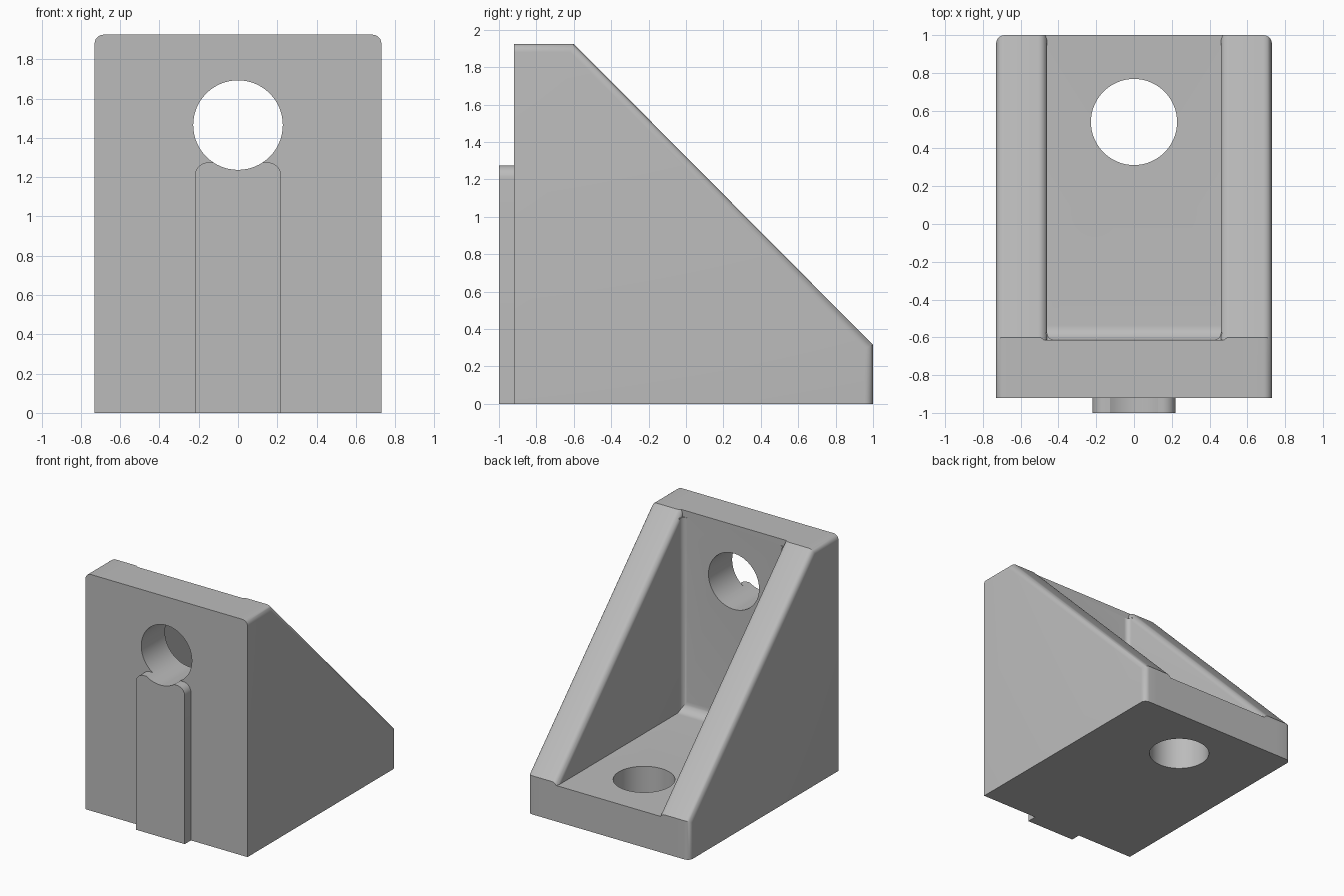
import bpy, bmesh
from math import sin, cos, pi
from mathutils import Vector

old = bpy.data.objects.get("Cube")
if old:
    bpy.data.objects.remove(old, do_unlink=True)

grey = bpy.data.materials.new("plain_grey")
grey.use_nodes = True
colour = (0.5, 0.5, 0.5, 1)
grey.diffuse_color = colour
grey.node_tree.nodes["Principled BSDF"].inputs["Base Color"].default_value = colour

# Overall sizes
HALF, FRONT, BACK, TOP = 0.73, -0.92, 1.0, 1.925
INNER, WALL, FLOOR = 0.46, -0.615, 0.293
SLOPE_TOP, SLOPE_END = -0.60, 0.315
ROUND = 0.045


def arc(cu, cv, r, start, end, n=10):
    """Points of an arc; angles in quarter turns."""
    angles = [(start + (end - start) * i / n) * pi / 2 for i in range(n + 1)]
    return [(cu + r * cos(a), cv + r * sin(a)) for a in angles]


def prism(name, profile, axis, low, high, rounded=None):
    """Extrude a 2D profile along an axis, rounding the edges a rule picks."""
    def place(p, d):
        u, v = p
        return {"x": (d, u, v), "y": (u, d, v), "z": (u, v, d)}[axis]
    bm = bmesh.new()
    face = bm.faces.new([bm.verts.new(place(p, low)) for p in profile])
    ext = bmesh.ops.extrude_face_region(bm, geom=[face])
    shift = Vector(place((0, 0), high - low))
    bmesh.ops.translate(bm, vec=shift,
                        verts=[g for g in ext["geom"] if isinstance(g, bmesh.types.BMVert)])
    bmesh.ops.recalc_face_normals(bm, faces=bm.faces)
    if rounded:
        edges = [e for e in bm.edges if rounded(e.verts[0].co, e.verts[1].co)]
        bmesh.ops.bevel(bm, geom=edges, offset=ROUND, offset_type='OFFSET',
                        segments=6, profile=0.5, affect='EDGES')
    bmesh.ops.recalc_face_normals(bm, faces=bm.faces)
    mesh = bpy.data.meshes.new(name)
    bm.to_mesh(mesh)
    bm.free()
    mesh.materials.append(grey)
    obj = bpy.data.objects.new(name, mesh)
    bpy.context.collection.objects.link(obj)
    return obj


def combine(target, other, operation):
    mod = target.modifiers.new("combine", 'BOOLEAN')
    mod.operation, mod.solver, mod.object = operation, 'EXACT', other
    bpy.context.view_layer.objects.active = target
    bpy.ops.object.modifier_apply(modifier=mod.name)
    bpy.data.objects.remove(other, do_unlink=True)


# Upright wall and base in one piece, with a fillet in the inner corner
fillet = 0.08
angle_profile = ([(FRONT, 0), (BACK, 0), (BACK, FLOOR)]
                 + arc(WALL + fillet, FLOOR + fillet, fillet, 3, 2)
                 + [(WALL, TOP), (FRONT, TOP)])
bracket = prism("angle_bracket", angle_profile, "x", -0.6, 0.6)

# Sloping side cheeks with rounded rims
cheek_profile = [(FRONT, 0), (BACK, 0), (BACK, SLOPE_END), (SLOPE_TOP, TOP), (FRONT, TOP)]


def rim(a, b):
    if abs(a.x - b.x) > 0.001:
        return False
    mid = (a + b) / 2
    on_slope = abs(a.y - b.y) > 0.1 and abs(a.z - b.z) > 0.1
    outer = abs(a.x) > 0.6
    return on_slope or (outer and (mid.z > TOP - 0.01 or mid.y > BACK - 0.01))


for side, word in ((1, "left"), (-1, "right")):
    cheek = prism(word + "_cheek", cheek_profile, "x", side * INNER, side * HALF, rim)
    combine(bracket, cheek, 'UNION')
    # Small fillet where the cheek meets the upright wall
    r = 0.04
    corner = arc(side * (INNER - r), WALL + r, r, 3, 4 if side > 0 else 2, 6)
    corner += [(side * (INNER + 0.02), WALL + r), (side * (INNER + 0.02), WALL - 0.02),
               (side * (INNER - r), WALL - 0.02)]
    combine(bracket, prism(word + "_fillet", corner, "z", 0.2, 1.87), 'UNION')

# Locating key on the front
r, w, h = 0.07, 0.22, 1.275
key_profile = [(-w, 0), (w, 0)] + arc(w - r, h - r, r, 0, 1) + arc(r - w, h - r, r, 1, 2)
combine(bracket, prism("front_key", key_profile, "y", -1.0, -0.8), 'UNION')

# Bolt holes through the wall and the base
combine(bracket, prism("wall_hole", arc(0, 1.465, 0.228, 0, 4, 64)[:-1], "y", -1.2, -0.4),
        'DIFFERENCE')
combine(bracket, prism("base_hole", arc(0, 0.54, 0.228, 0, 4, 64)[:-1], "z", -0.2, 0.5),
        'DIFFERENCE')

# Smooth shading with crisp edges
bpy.ops.object.select_all(action='DESELECT')
bracket.select_set(True)
bpy.context.view_layer.objects.active = bracket
bpy.ops.object.shade_smooth_by_angle(angle=pi / 6)
